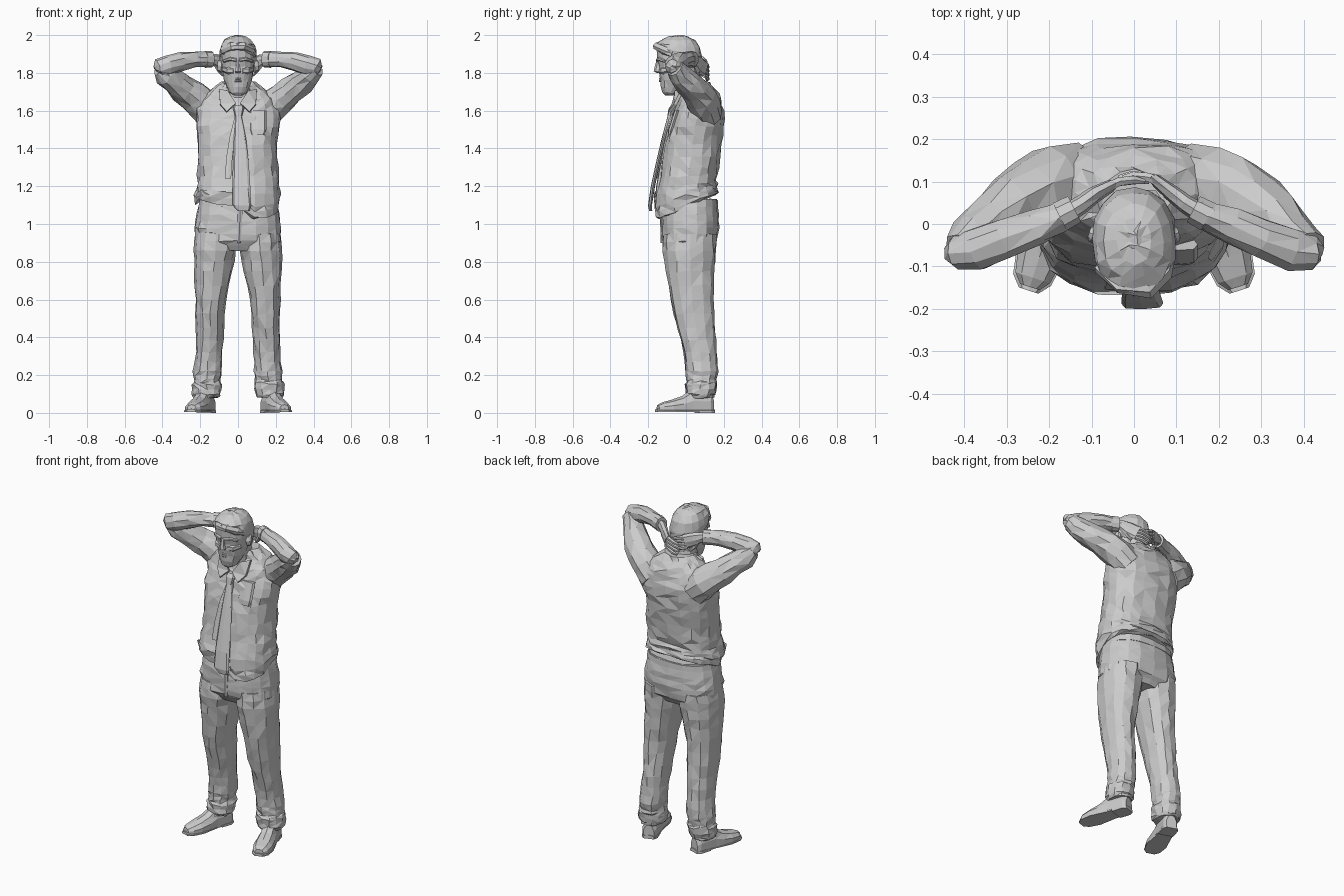
import bpy, bmesh, math, random
from mathutils import Vector

random.seed(4)


def skin(name, rings, jitter=0.0):
    """Join rings of points into a closed, flat-faceted surface."""
    bm = bmesh.new()
    rows = [[bm.verts.new(Vector(p) + Vector([random.uniform(-jitter, jitter) for _ in range(3)]))
             for p in r] for r in rings]
    n = len(rows[0])
    for a, b in zip(rows, rows[1:]):
        for i in range(n):
            j = (i + 1) % n
            bm.faces.new((a[i], a[j], b[j], b[i]))
    bm.faces.new(rows[0])
    bm.faces.new(rows[-1])
    bmesh.ops.recalc_face_normals(bm, faces=bm.faces)
    bmesh.ops.triangulate(bm, faces=bm.faces, quad_method='SHORT_EDGE')
    me = bpy.data.meshes.new(name)
    bm.to_mesh(me)
    bm.free()
    ob = bpy.data.objects.new(name, me)
    bpy.context.collection.objects.link(ob)
    return ob


def oval(n, e):
    for i in range(n):
        a = 2 * math.pi * i / n - math.pi / 2
        c, s = math.cos(a), math.sin(a)
        yield math.copysign(abs(c) ** e, c), math.copysign(abs(s) ** e, s)


def loft(name, rows, n=14, e=0.85, jitter=0.0, dense=False):
    """Stack of level ovals: (z, cx, cy, rx, ry, tilt)."""
    rows = [tuple(r) + (0,) * (6 - len(r)) for r in rows]
    if dense:
        more = []
        for a, b in zip(rows, rows[1:]):
            more += [a, tuple((p + q) / 2 for p, q in zip(a, b))]
        rows = more + [rows[-1]]
    return skin(name, [[(cx + rx * u, cy + ry * v, z + t * ry * v) for u, v in oval(n, e)]
                       for z, cx, cy, rx, ry, t in rows], jitter)


def tube(name, pts, n=8, jitter=0.0):
    """Tube along a path: (x, y, z, half depth, half height)."""
    P = [Vector(p[:3]) for p in pts]
    rings = []
    for i, p in enumerate(pts):
        d = P[min(i + 1, len(P) - 1)] - P[max(i - 1, 0)]
        q = d.to_track_quat('Z', 'Y')
        rings.append([P[i] + q @ Vector((p[3] * u, p[4] * v, 0)) for u, v in oval(n, 1)])
    return skin(name, rings, jitter)


def flip(pts, s):
    return [(s * p[0],) + tuple(p[1:]) for p in pts]


# Shirt, with a tilted hem that hangs lower on one side of the front
shirt = loft("shirt", [
    (1.10, 0, .005, .195, .15, .38), (1.105, 0, .005, .222, .168, .36), (1.15, -.003, .0, .226, .168, .25),
    (1.21, 0, .005, .216, .157, .1), (1.3, 0, .02, .211, .15), (1.42, -.003, .035, .212, .148),
    (1.52, -.005, .055, .22, .145), (1.6, 0, .07, .225, .132), (1.66, 0, .075, .2, .112),
    (1.71, 0, .07, .145, .088), (1.75, 0, .055, .085, .07)], 20, .8, .007, True)
for v in shirt.data.vertices:
    if v.co.z < 1.13 and v.co.y < 0:
        v.co.z += .06 if v.co.x < 0.01 else -.015

# Trousers: seat, belt and fly
loft("trouser_seat", [
    (.86, 0, .02, .19, .11), (.91, 0, .02, .228, .146), (.98, -.003, .022, .23, .152), (1.05, 0, .022, .22, .15),
    (1.13, 0, .02, .2, .142)], 18, .8, .004, True)
loft("belt", [(1.09, 0, .02, .212, .15), (1.125, 0, .02, .206, .148)], 18, .8)
loft("fly_flap", [(.9, .005, -.12, .01, .014), (1.08, .012, -.127, .016, .012)], 6)

for s, side in ((-1, "right"), (1, "left")):
    # Trouser leg with bunched cuff
    loft(side + "_trouser_leg", [(z, s * x, y, a, b) for z, x, y, a, b in (
        (.08, .168, .075, .066, .072), (.1, .168, .076, .077, .08), (.15, .165, .08, .08, .083),
        (.175, .162, .083, .07, .078), (.22, .16, .085, .076, .085), (.32, .153, .075, .071, .088),
        (.45, .149, .052, .074, .1), (.6, .144, .03, .083, .112), (.75, .13, .02, .1, .126),
        (.86, .12, .018, .113, .14), (.95, .116, .02, .11, .14))], 12, .92, .005, True)

    # Shoe, sole and heel, turned outwards
    d, w = Vector((s * .306, -.952, 0)), Vector((.952, s * .306, 0))
    base = Vector((s * .153, .14, 0))

    def foot(name, rows, z0):
        prof = ((-1, 0), (-1, .45), (-.65, .85), (0, 1), (.65, .85), (1, .45), (1, 0))
        skin(name, [[base + d * t + w * (hw * u) + Vector((0, 0, z0 + h * v)) for u, v in prof]
                    for t, hw, h in rows])

    foot(side + "_shoe", [(0, .03, .07), (.02, .041, .1), (.12, .045, .11), (.17, .05, .075), (.23, .053, .055),
                          (.28, .043, .042), (.303, .024, .03)], .014)
    foot(side + "_sole", [(-.004, .03, .016), (.02, .045, .016), (.11, .044, .016), (.22, .058, .016),
                          (.285, .047, .016), (.312, .024, .016)], .006)
    foot(side + "_heel", [(-.004, .031, .02), (.02, .045, .02), (.085, .043, .02)], 0)

    # Sleeves
    tube(side + "_upper_sleeve", flip([
        (.13, .11, 1.58, .085, .09), (.19, .095, 1.635, .088, .088), (.235, .075, 1.675, .084, .08),
        (.285, .045, 1.71, .078, .073), (.335, .005, 1.75, .068, .068), (.38, -.035, 1.79, .056, .062),
        (.415, -.06, 1.825, .04, .045)], s), 10, .006)
    tube(side + "_lower_sleeve", flip([
        (.436, -.068, 1.815, .02, .025), (.418, -.066, 1.825, .042, .048), (.37, -.06, 1.842, .05, .054),
        (.3, -.035, 1.862, .048, .05), (.23, -.005, 1.871, .042, .044), (.18, .015, 1.872, .037, .041),
        (.15, .03, 1.872, .034, .041)], s), 10, .004)
    tube(side + "_shirt_cuff", flip([(.175, .017, 1.872, .038, .045), (.14, .035, 1.872, .036, .044)], s), 10)

    # Hand clasped behind the head
    o, dz = (0, 0) if s < 0 else (.01, -.022)
    tube(side + "_palm", flip([
        (.155, .027, 1.872, .024, .028), (.125, .045, 1.868, .022, .032), (.095, .068, 1.857 + dz / 2, .02, .042),
        (.055, .09 + o, 1.842 + dz, .015, .043)], s), 8)
    for k in range(4):
        z = 1.873 + dz - k * .021
        reach = (.01, .0, .005, .018)[k]
        tube(f"{side}_finger_{k + 1}", flip([
            (.07, .083 + o, z, .011, .012), (.035, .1 + o, z - .008, .012, .011),
            (reach - .01, .104 + o, z - .02, .011, .01), (reach - .035, .1 + o, z - .028, .006, .006)], s), 6)
    tube(side + "_thumb", flip([
        (.12, .05, 1.85, .014, .014), (.095, .06, 1.81, .014, .014), (.075, .068, 1.785, .008, .008)], s), 6)

    # Collar wing
    wing = [(.012, -.06, 1.635), (.055, -.045, 1.70), (.1, -.01, 1.71), (.095, -.05, 1.63), (.06, -.08, 1.59)]
    skin(side + "_collar_wing", [flip(wing, s), flip([(x, y - .014, z + .006) for x, y, z in wing], s)])

    # Ear, brow and cheek
    tube(side + "_ear", flip([(.08, -.03, 1.835, .022, .036), (.1, -.022, 1.84, .02, .034),
                              (.106, -.02, 1.84, .012, .024)], s), 8)
    tube(side + "_brow", flip([(.008, -.15, 1.868, .01, .01), (.04, -.143, 1.874, .012, .01),
                               (.075, -.112, 1.862, .008, .008)], s), 6)
    tube(side + "_cheek", flip([(.022, -.132, 1.81, .012, .018), (.05, -.122, 1.812, .016, .02),
                                (.078, -.085, 1.82, .01, .014)], s), 6)

# Neck and collar band
loft("neck", [(1.6, 0, .045, .075, .07), (1.72, 0, .02, .068, .07), (1.82, 0, -.01, .066, .07)], 12)
loft("collar_band", [(1.665, 0, .04, .105, .088, .45), (1.705, 0, .038, .09, .078, .5),
                     (1.715, 0, .036, .08, .07, .5)], 14)

# Head and face
loft("head", [
    (1.682, 0, -.09, .025, .022), (1.695, 0, -.082, .045, .042), (1.725, 0, -.066, .061, .066),
    (1.76, 0, -.054, .073, .082), (1.80, 0, -.047, .082, .094), (1.835, 0, -.044, .087, .098),
    (1.87, 0, -.043, .091, .108), (1.92, 0, -.043, .092, .112), (1.96, 0, -.04, .075, .09)], 16, .92, .002)
loft("nose", [(1.8, 0, -.14, .014, .014), (1.808, 0, -.147, .02, .024), (1.825, 0, -.147, .014, .021),
              (1.872, 0, -.143, .009, .012)], 6, 1)
for name, z in (("upper_lip", 1.77), ("lower_lip", 1.757)):
    tube(name, [(-.03, -.122, z - .003, .004, .003), (0, -.138, z, .007, .006), (.03, -.122, z - .003, .004, .003)], 6)

# Hair, higher at the forehead than at the nape, with a swept front
loft("hair", [
    (1.845, 0, -.025, .088, .105, -.6), (1.87, 0, -.032, .099, .118, -.5), (1.91, 0, -.038, .101, .124, -.27),
    (1.945, 0, -.042, .092, .118, -.1), (1.975, 0, -.042, .07, .09), (1.992, 0, -.04, .042, .055),
    (1.998, 0, -.038, .015, .02)], 16, .95, .004)
tube("hair_front", [(-.08, -.1, 1.915, .018, .02), (-.03, -.145, 1.94, .022, .024), (.03, -.15, 1.94, .026, .025),
                    (.07, -.115, 1.92, .02, .024), (.09, -.07, 1.9, .01, .018)], 7, .003)
loft("nape_hair", [(1.74, 0, .04, .05, .035), (1.79, 0, .04, .068, .04), (1.86, 0, .03, .08, .055)], 10, 1, .005)

# Loosened tie: knot, wide blade and narrow tail
loft("tie_knot", [(1.57, .003, -.085, .018, .014), (1.61, .003, -.073, .029, .02), (1.63, .003, -.062, .024, .016)], 8)
loft("tie_blade", [
    (1.068, .03, -.188, .03, .008), (1.1, .02, -.189, .051, .01), (1.2, .017, -.175, .047, .01),
    (1.32, .014, -.15, .041, .01), (1.45, .01, -.12, .034, .01), (1.58, .003, -.084, .016, .01)], 8, .7, .002)
loft("tie_tail", [(1.24, -.053, -.15, .018, .006), (1.35, -.046, -.13, .018, .006), (1.46, -.03, -.112, .016, .006),
                  (1.58, -.004, -.078, .012, .006)], 6, .7)

# Shirt placket and chest pocket
loft("shirt_placket", [(1.08, .045, -.158, .02, .01), (1.2, .03, -.148, .02, .01), (1.42, .01, -.11, .02, .01),
                       (1.58, 0, -.07, .02, .01)], 6, .7)
loft("chest_pocket", [(1.47, .105, -.085, .035, .012), (1.5, .105, -.08, .045, .014),
                      (1.6, .105, -.048, .045, .014)], 8, .6)
